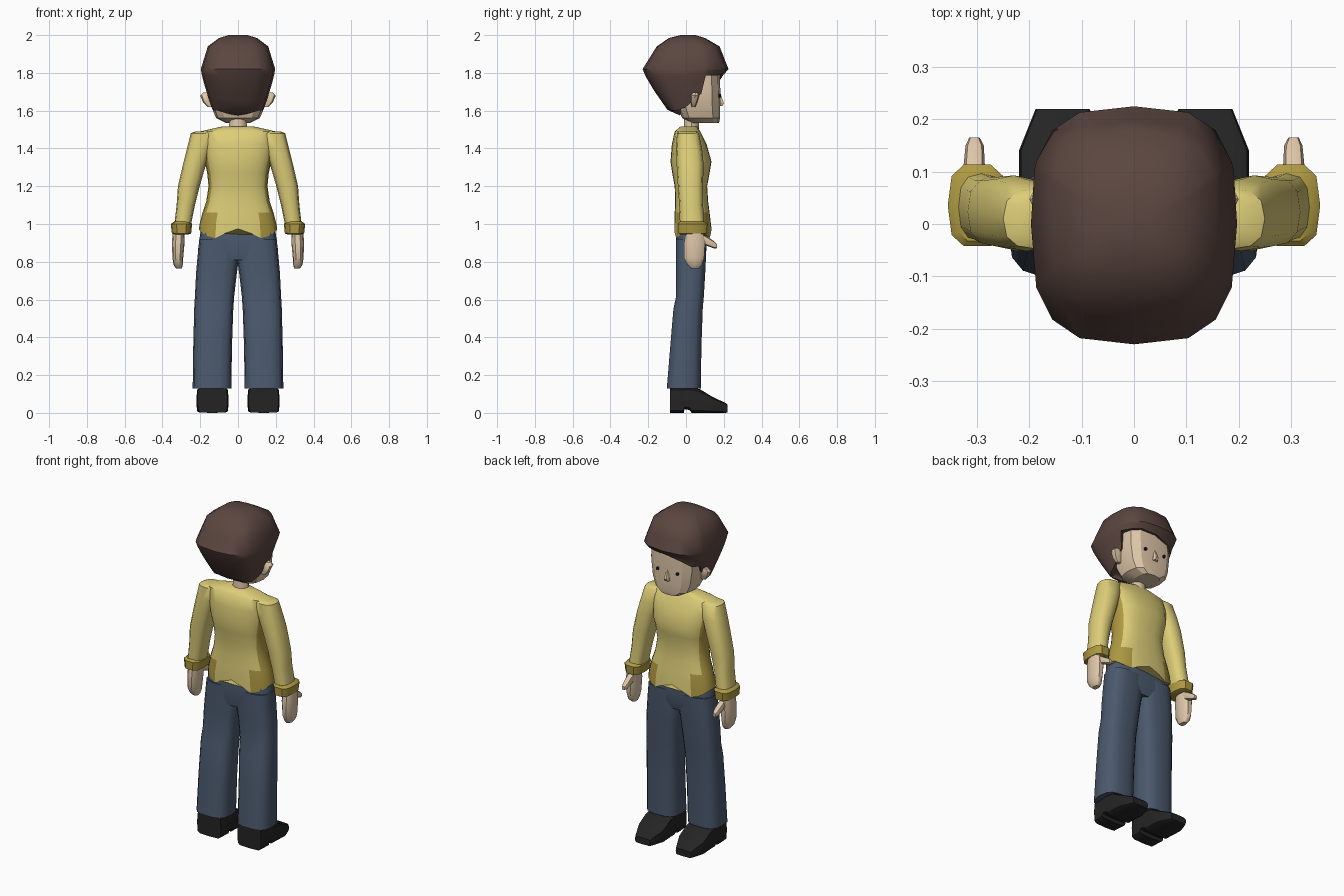
import bpy, bmesh, math
from mathutils import Vector


def material(name, r, g, b):
    lin = [((c / 255 + 0.055) / 1.055) ** 2.4 for c in (r, g, b)]
    m = bpy.data.materials.new(name)
    m.diffuse_color = (*lin, 1)
    return m


YELLOW = material("yellow_cloth", 222, 206, 120)
OCHRE = material("ochre_trim", 174, 153, 66)
BLUE = material("blue_denim", 75, 89, 109)
BROWN = material("brown_hair", 91, 70, 64)
SKIN = material("skin", 222, 198, 168)
BLACK = material("black_leather", 36, 36, 37)


def finish(name, bm, mats, angle=40, rule=None):
    bmesh.ops.recalc_face_normals(bm, faces=bm.faces)
    if rule:
        for f in bm.faces:
            f.material_index = int(rule(f.calc_center_median()))
    me = bpy.data.meshes.new(name)
    bm.to_mesh(me)
    bm.free()
    for m in mats:
        me.materials.append(m)
    for p in me.polygons:
        p.use_smooth = True
    me.set_sharp_from_angle(angle=math.radians(angle))
    ob = bpy.data.objects.new(name, me)
    bpy.context.collection.objects.link(ob)
    return ob


def skin_rings(rings):
    """Bridge equal-length closed rings of points and cap both ends."""
    bm = bmesh.new()
    vs = [[bm.verts.new(p) for p in r] for r in rings]
    n = len(vs[0])
    for a, b in zip(vs, vs[1:]):
        for i in range(n):
            bm.faces.new((a[i], a[(i + 1) % n], b[(i + 1) % n], b[i]))
    bm.faces.new(vs[0])
    bm.faces.new(vs[-1])
    return bm


def power(v, e):
    return math.copysign(abs(v) ** (2 / e), v)


def section(pos, u0, u1, v0, v1, sides, e, axis="z", flip=1):
    """Rounded-box section between the bounds, at pos along the axis."""
    pts = []
    for i in range(sides):
        a = 2 * math.pi * i / sides
        u = (u0 + u1) / 2 + (u1 - u0) / 2 * power(math.cos(a), e)
        v = (v0 + v1) / 2 + (v1 - v0) / 2 * power(math.sin(a), e)
        pts.append(Vector((u * flip, v, pos) if axis == "z" else (u * flip, pos, v)))
    return pts


def loft(name, secs, mat, sides=12, e=2.5, axis="z", flip=1, angle=40):
    bm = skin_rings([section(*s, sides, e, axis, flip) for s in secs])
    return finish(name, bm, [mat], angle)


def interp(z, table):
    for (z0, *a), (z1, *b) in zip(table, table[1:]):
        if z <= z0 and z >= z1:
            t = (z0 - z) / (z0 - z1)
            return [p + (q - p) * t for p, q in zip(a, b)]
    return table[-1][1:]


# Hair: cap with a hem height per direction (swept fringe in front, at +y)
HAIR = [(2.0, .05, .05, -.03), (1.985, .10, .10, -.09), (1.94, .16, .178, -.155),
        (1.82, .197, .225, -.23), (1.78, .19, .19, -.213), (1.70, .167, .18, -.165),
        (1.60, .135, .16, -.095), (1.57, .09, .12, -.02)]
HEM = [(0, 1.62), (18, 1.69), (22.5, 1.785), (45, 1.785), (67.5, 1.79), (90, 1.785),
       (112.5, 1.76), (135, 1.73), (157.5, 1.72), (162, 1.68), (180, 1.62), (202.5, 1.6),
       (225, 1.6), (247.5, 1.585), (270, 1.575), (292.5, 1.585), (315, 1.6), (337.5, 1.6)]
rings = []
for z_full in (2.0, 1.985, 1.94, 1.89, 1.82, 1.78, 1.74, 1.70, 1.65, 1.60, 1.57):
    ring = []
    for deg, hem in HEM:
        f = (2.0 - z_full) / 0.43
        z = z_full if z_full >= 1.82 else 1.82 - (1.82 - hem) * (1.82 - z_full) / 0.25
        rx, yf, yb = interp(z, HAIR)
        c, s = math.cos(math.radians(deg)), math.sin(math.radians(deg))
        ring.append(Vector((rx * power(c, 3), (yf if s > 0 else -yb) * power(s, 3), z)))
    rings.append(ring)
rings.append([Vector((p.x * .75, p.y * .75, p.z + .01)) for p in rings[-1]])
finish("hair", skin_rings(rings), [BROWN], 50)

# Head, neck and face details
loft("head", [(1.535, -.065, .065, .03, .175), (1.56, -.115, .115, -.02, .18),
              (1.61, -.137, .137, -.04, .18), (1.70, -.15, .15, -.06, .182),
              (1.82, -.15, .15, -.06, .178)], SKIN, 12, 3, angle=25)
loft("neck", [(1.48, -.05, .05, -.015, .07), (1.58, -.043, .043, -.01, .07)], SKIN, 10, 2)
loft("nose", [(1.625, -.018, .018, .165, .195), (1.64, -.016, .016, .165, .203),
              (1.69, -.006, .006, .165, .184)], SKIN, 6, 2, angle=20)
for s, side in ((1, "right"), (-1, "left")):
    loft(side + "_eye", [(.16, .056, .076, 1.668, 1.69), (.184, .058, .074, 1.67, 1.688)],
         BLACK, 8, 2, "y", s)
    loft(side + "_ear", [(1.62, .13, .16, .03, .05), (1.645, .13, .185, .025, .06),
                         (1.68, .13, .2, .025, .07), (1.695, .13, .185, .035, .065)],
         SKIN, 8, 2.5, "z", s)

# Jumper: torso with a ragged hem and ochre sides and hem patches
TORSO = [(1.515, .09, -.03, .06), (1.49, .20, -.06, .075), (1.42, .19, -.075, .11),
         (1.33, .176, -.082, .135), (1.27, .163, -.073, .125), (1.2, .156, -.06, .112),
         (1.12, .168, -.057, .117), (1.06, .188, -.06, .125), (1.0, .203, -.062, .132),
         (.955, .208, -.062, .135)]
rings = [section(z, -x, x, y0, y1, 24, 2.5) for z, x, y0, y1 in TORSO]
for i, p in enumerate(rings[-1]):
    k = abs((i % 12) - 6)          # 0 at centre front/back, 6 at the sides
    p.z = (.975, .95, .925, .935, .95, .965, .97)[k]


def ochre_area(c):
    half = interp(c.z, TORSO)[0]
    under_arm = c.z < 1.38 and abs(c.x) > .84 * half
    hem = c.z < 1.03 and abs(c.x) > .11
    return under_arm or hem


finish("jumper_body", skin_rings(rings), [YELLOW, OCHRE], 45, ochre_area)

for s, side in ((1, "right"), (-1, "left")):
    # Sleeve and rolled cuff
    loft(side + "_sleeve", [(1.49, .12, .225, -.035, .055), (1.48, .12, .25, -.048, .068),
                            (1.40, .14, .27, -.052, .085), (1.32, .168, .29, -.05, .093),
                            (1.2, .203, .318, -.043, .09), (1.1, .228, .325, -.036, .09),
                            (.99, .25, .338, -.032, .098)], YELLOW, 12, 2.6, "z", s, 45)
    loft(side + "_cuff", [(.945, .262, .335, -.03, .10), (.95, .248, .35, -.043, .112),
                          (1.0, .243, .356, -.045, .116), (1.012, .258, .34, -.035, .1)],
         OCHRE, 10, 3, "z", s)
    # Hand and thumb
    loft(side + "_hand", [(.97, .285, .345, 0, .09), (.9, .283, .35, -.012, .103),
                          (.82, .29, .347, -.012, .098), (.785, .292, .342, .005, .088),
                          (.765, .297, .328, .025, .07)], SKIN, 10, 2.6, "z", s)
    loft(side + "_thumb", [(.07, .287, .328, .9, .955), (.11, .285, .326, .885, .935),
                           (.15, .287, .322, .87, .908), (.165, .295, .315, .872, .893)],
         SKIN, 8, 2.5, "y", s)
    # Trouser leg
    loft(side + "_trouser_leg", [(.13, .035, .24, -.103, .08), (.35, .032, .237, -.085, .083),
                                 (.55, .025, .232, -.068, .09), (.62, .02, .228, -.053, .096),
                                 (.74, .006, .222, -.053, .103), (.82, -.005, .215, -.053, .107),
                                 (.92, -.005, .205, -.053, .11)], BLUE, 14, 3, "z", s, 50)
    # Shoe with a raised arch between heel and sole
    loft(side + "_shoe", [(-.085, .055, .215, 0, .135), (-.012, .05, .22, 0, .135),
                          (-.008, .05, .22, .02, .135), (.018, .05, .22, .015, .135),
                          (.03, .05, .22, 0, .135), (.075, .05, .22, 0, .125),
                          (.14, .05, .22, 0, .085), (.21, .08, .192, 0, .052),
                          (.22, .085, .188, .003, .042)], BLACK, 12, 6, "y", s)

# Trouser seat joining both legs
loft("trouser_seat", [(.81, -.2, .2, -.045, .095), (.86, -.212, .212, -.053, .108),
                      (.95, -.2, .2, -.053, .11), (1.0, -.185, .185, -.045, .1)],
     BLUE, 20, 3, angle=50)
